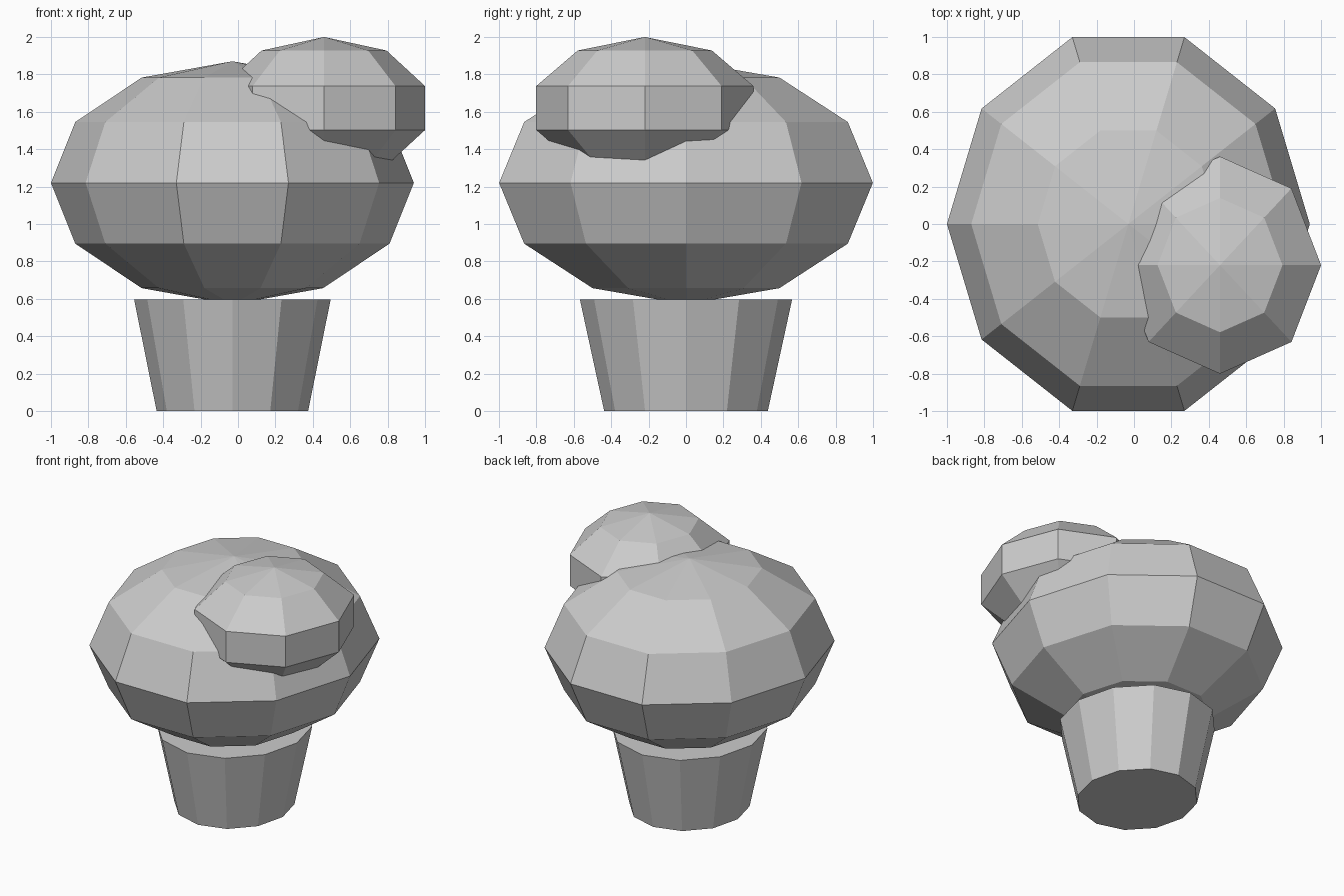
import bpy
import bmesh
from math import sin, cos, pi, tau

old = bpy.data.objects.get("Cube")
if old:
    bpy.data.objects.remove(old, do_unlink=True)

# One flat grey for everything
grey = bpy.data.materials.new("light grey")
grey.use_nodes = True
colour = (0.6, 0.6, 0.6, 1)
grey.diffuse_color = colour
grey.node_tree.nodes["Principled BSDF"].inputs["Base Color"].default_value = colour


def lathe(name, profile, sides, centre, stretch_y):
    """Turn a (radius, height) profile round z, then stretch it along y."""
    bm = bmesh.new()
    verts = [bm.verts.new((r, 0, z)) for r, z in profile]
    edges = [bm.edges.new(pair) for pair in zip(verts, verts[1:])]
    bmesh.ops.spin(bm, geom=verts + edges, cent=(0, 0, 0), axis=(0, 0, 1),
                   angle=tau, steps=sides, use_merge=True)
    bmesh.ops.remove_doubles(bm, verts=bm.verts, dist=0.0005)
    bmesh.ops.scale(bm, vec=(1, stretch_y, 1), verts=bm.verts)
    bmesh.ops.recalc_face_normals(bm, faces=bm.faces)
    mesh = bpy.data.meshes.new(name)
    bm.to_mesh(mesh)
    bm.free()
    mesh.materials.append(grey)
    obj = bpy.data.objects.new(name, mesh)
    obj.location = centre
    bpy.context.collection.objects.link(obj)
    return obj


def ball_profile(radius, height, rings):
    """Half ellipse from the bottom pole to the top pole."""
    angles = [pi * i / rings for i in range(rings + 1)]
    return [(radius * sin(a), -height * cos(a)) for a in angles]


# Tapered trunk
lathe("trunk", [(0, 0), (0.405, 0), (0.525, 0.595), (0, 0.595)],
      12, (-0.03, 0, 0), 1.08)

# Big crown and the small side crown that sinks into it
lathe("main_crown", ball_profile(0.97, 0.65, 6), 10, (-0.03, 0, 1.22), 1.083)
lathe("side_crown", ball_profile(0.568, 0.38, 5), 8, (0.46, -0.22, 1.62), 1.075)
